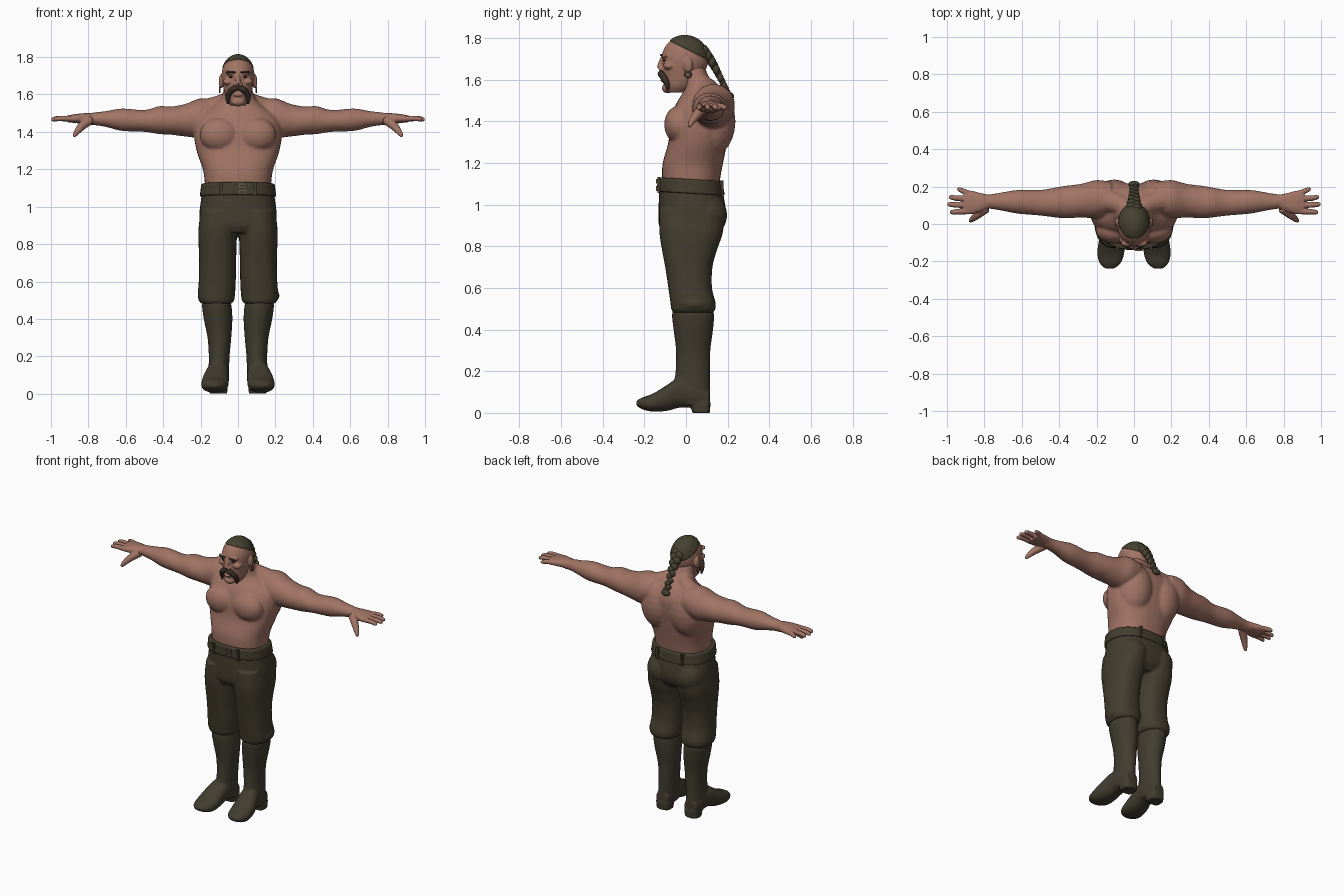
import bpy, bmesh, math
from mathutils import Vector

cube = bpy.data.objects.get("Cube")
if cube:
    bpy.data.objects.remove(cube, do_unlink=True)


def material(name, rgb):
    mat = bpy.data.materials.new(name)
    mat.use_nodes = True
    mat.diffuse_color = (*rgb, 1)
    mat.node_tree.nodes["Principled BSDF"].inputs["Base Color"].default_value = (*rgb, 1)
    return mat


skin_tone = material("warm skin", (0.36, 0.175, 0.13))
cloth = material("olive cloth", (0.056, 0.047, 0.028))
leather = material("boot leather", (0.054, 0.046, 0.029))
hair_tone = material("dark olive hair", (0.062, 0.054, 0.03))
whisker = material("dark whiskers", (0.04, 0.028, 0.02))
metal = material("dull metal", (0.16, 0.10, 0.07))


def spline(rows, steps=4):
    """Smoothly interpolate rows of numbers."""
    out = []
    for i in range(len(rows) - 1):
        a, b = rows[max(i - 1, 0)], rows[i]
        c, d = rows[i + 1], rows[min(i + 2, len(rows) - 1)]
        for s in range(steps):
            t = s / steps
            out.append([q + t * (r - p) / 2 + t * t * (p - 2.5 * q + 2 * r - w / 2)
                        + t ** 3 * (1.5 * (q - r) + (w - p) / 2)
                        for p, q, r, w in zip(a, b, c, d)])
    return out + [list(rows[-1])]


def bridge(bm, rings):
    """Join equal rings of points into a capped tube."""
    rings = [[bm.verts.new(p) for p in ring] for ring in rings]
    n = len(rings[0])
    for low, high in zip(rings, rings[1:]):
        for i in range(n):
            j = (i + 1) % n
            bm.faces.new((low[i], low[j], high[j], high[i]))
    bm.faces.new(rings[0])
    bm.faces.new(rings[-1])


def loft(bm, axis, rows, sides=(1,), power=0.85, n=32):
    """Rows give position on the axis, then low and high bounds of the other two."""
    order = {"x": (0, 1, 2), "y": (1, 0, 2), "z": (2, 0, 1)}[axis]
    for side in sides:
        rings = []
        for pos, lo_a, hi_a, lo_b, hi_b in spline(rows):
            ring = []
            for k in range(n):
                c, s = math.cos(math.tau * k / n), math.sin(math.tau * k / n)
                c = math.copysign(abs(c) ** power, c)
                s = math.copysign(abs(s) ** power, s)
                p = Vector()
                p[order[0]] = pos
                p[order[1]] = (lo_a + hi_a + c * (hi_a - lo_a)) / 2
                p[order[2]] = (lo_b + hi_b + s * (hi_b - lo_b)) / 2
                p.x *= side
                ring.append(p)
            rings.append(ring)
        bridge(bm, rings)


def centred(rows):
    return [(z, -w, w, front, back) for z, w, front, back in rows]


def tube(bm, rows, sides=(1,), n=12):
    """Rows give a centre point and a radius."""
    for side in sides:
        path = [(Vector((x * side, y, z)), r) for x, y, z, r in spline(rows)]
        whole = path[-1][0] - path[0][0]
        least = min(range(3), key=lambda i: abs(whole[i]))
        ref = Vector([float(i == least) for i in range(3)])
        rings = []
        for i, (p, r) in enumerate(path):
            t = path[min(i + 1, len(path) - 1)][0] - path[max(i - 1, 0)][0]
            u = t.cross(ref).normalized()
            v = t.cross(u).normalized()
            angles = [math.tau * k / n for k in range(n)]
            rings.append([p + r * (u * math.cos(a) + v * math.sin(a)) for a in angles])
        bridge(bm, rings)


def ball(bm, centre, radii, sides=(1,), n=24):
    for side in sides:
        made = bmesh.ops.create_uvsphere(bm, u_segments=n, v_segments=n // 2, radius=1)
        for v in made["verts"]:
            v.co = Vector([a * r + c for a, r, c in zip(v.co, radii, centre)])
            v.co.x *= side


def box(bm, centre, size):
    for v in bmesh.ops.create_cube(bm, size=1)["verts"]:
        v.co = Vector([a * s + c for a, s, c in zip(v.co, size, centre)])


def finish(name, bm, mat, voxel=0, relax=0, smooth=True):
    bmesh.ops.recalc_face_normals(bm, faces=bm.faces)
    for f in bm.faces:
        f.smooth = smooth
    mesh = bpy.data.meshes.new(name)
    bm.to_mesh(mesh)
    bm.free()
    mesh.materials.append(mat)
    obj = bpy.data.objects.new(name, mesh)
    bpy.context.collection.objects.link(obj)
    if voxel:
        mod = obj.modifiers.new("fuse", "REMESH")
        mod.mode, mod.voxel_size, mod.use_smooth_shade = "VOXEL", voxel, True
    if relax:
        mod = obj.modifiers.new("relax", "SMOOTH")
        mod.factor, mod.iterations = 0.5, relax
    return obj


both = (1, -1)

# Torso, neck and arms fused into one muscular form
bm = bmesh.new()
loft(bm, "z", centred([(1.06, .17, -.11, .155), (1.13, .178, -.115, .165), (1.2, .188, -.112, .178),
                       (1.3, .222, -.085, .198), (1.4, .235, -.075, .215), (1.48, .21, -.05, .215),
                       (1.55, .12, -.01, .18), (1.6, .085, -.01, .12), (1.66, .07, -.02, .09)]))
ball(bm, (.1, -.035, 1.385), (.105, .07, .09), both)
ball(bm, (.105, .12, 1.4), (.12, .118, .17), both)
tube(bm, [(.04, .09, 1.57, .05), (.12, .12, 1.53, .06), (.2, .13, 1.5, .075)], both)
loft(bm, "x", [(.12, .05, .225, 1.4, 1.57), (.2, .03, .235, 1.37, 1.58), (.28, .035, .215, 1.375, 1.55),
               (.36, .03, .205, 1.385, 1.535), (.42, .035, .195, 1.388, 1.538),
               (.5, .045, .182, 1.4, 1.517), (.62, .055, .182, 1.405, 1.525),
               (.7, .07, .17, 1.425, 1.512), (.76, .08, .16, 1.435, 1.505),
               (.82, .085, .16, 1.44, 1.498)], both, 1)
finish("torso_and_arms", bm, skin_tone, .007, 7)

# Hands with four fingers and a thumb
bm = bmesh.new()
loft(bm, "x", [(.77, .085, .155, 1.442, 1.5), (.82, .065, .165, 1.443, 1.5),
               (.87, .052, .178, 1.447, 1.495), (.91, .058, .178, 1.452, 1.488)], both)
for base, tip, reach in ((.068, .063, .985), (.1, .105, .998), (.135, .143, .99), (.163, .185, .945)):
    tube(bm, [(.88, base, 1.47, .016), (.94 * reach + .02, (base + tip) / 2, 1.472, .0145),
              (reach - .01, tip, 1.467, .012), (reach, tip, 1.466, .007)], both)
tube(bm, [(.79, .085, 1.465, .026), (.835, .05, 1.43, .022), (.865, .025, 1.395, .015),
          (.877, .015, 1.375, .008)], both)
finish("hands", bm, skin_tone, .004, 2)

# Head with jaw, nose, brow, cheeks and ears
bm = bmesh.new()
skull_centre, skull_radii = (0, -.005, 1.7), (.088, .112, .112)
ball(bm, skull_centre, skull_radii, n=48)
loft(bm, "z", centred([(1.54, .04, -.085, .0), (1.57, .062, -.105, .04), (1.62, .075, -.112, .07),
                       (1.68, .084, -.112, .08), (1.72, .07, -.09, .07)]), power=1)
ball(bm, (0, -.088, 1.56), (.036, .028, .024))
tube(bm, [(0, -.11, 1.71, .009), (0, -.122, 1.68, .012), (0, -.126, 1.655, .015)])
ball(bm, (.014, -.12, 1.653), (.011, .012, .01), both)
ball(bm, (.036, -.102, 1.716), (.034, .019, .012), both)
ball(bm, (.052, -.08, 1.668), (.028, .03, .02), both)
ball(bm, (0, -.11, 1.598), (.026, .014, .009))
ball(bm, (.09, .01, 1.67), (.013, .023, .037), both)
finish("head", bm, skin_tone, .004, 3)

# Eyes and eyebrows
bm = bmesh.new()
ball(bm, (.034, -.1, 1.694), (.014, .012, .006), both)
ball(bm, (.037, -.112, 1.719), (.026, .013, .006), both)
finish("eyes_and_brows", bm, whisker)

# Drooping moustache
bm = bmesh.new()
tube(bm, [(0, -.122, 1.633, .01), (.025, -.12, 1.628, .016), (.048, -.102, 1.605, .015),
          (.055, -.09, 1.575, .012), (.054, -.088, 1.55, .005)], both)
finish("moustache", bm, whisker)

# Earrings
bm = bmesh.new()
tube(bm, [(.098, .01 + .014 * math.sin(a), 1.625 + .014 * math.cos(a), .004)
          for a in [math.tau * k / 10 for k in range(11)]], both, 8)
finish("earrings", bm, metal)

# Cropped hair, cut from a shell around the skull on a slope
bm = bmesh.new()
ball(bm, skull_centre, [r * 1.035 for r in skull_radii], n=48)
bmesh.ops.bisect_plane(bm, geom=bm.verts[:] + bm.edges[:] + bm.faces[:], clear_inner=True,
                       plane_co=(0, -.08, 1.79), plane_no=(0, .5, 1))
hair = finish("cropped_hair", bm, hair_tone)
thick = hair.modifiers.new("thickness", "SOLIDIFY")
thick.thickness, thick.offset = .008, -1

# Braid of alternating strands, ending in a tied tuft
bm = bmesh.new()
strand = spline([(0, .085, 1.735, .034), (0, .125, 1.685, .027), (0, .165, 1.61, .021),
                 (0, .2, 1.54, .018)])
for i, (x, y, z, r) in enumerate(strand):
    ball(bm, ((-1) ** i * r * .35, y, z), (r, r * .75, r), n=12)
ball(bm, (0, .213, 1.52), (.03, .018, .02), n=16)
finish("braid", bm, hair_tone)

# Trousers gathered above the boots
bm = bmesh.new()
loft(bm, "z", centred([(.86, .16, -.11, .14), (.9, .2, -.13, .178), (.96, .207, -.132, .192),
                       (1.05, .196, -.13, .18), (1.11, .188, -.126, .168)]))
loft(bm, "z", [(.98, .0, .2, -.128, .185), (.87, .004, .212, -.128, .178), (.78, .008, .21, -.115, .148),
               (.7, .01, .208, -.1, .127), (.6, .012, .21, -.085, .125), (.53, .016, .215, -.075, .142),
               (.495, .022, .208, -.07, .14), (.48, .04, .19, -.06, .125)], both)
ball(bm, (.1, .09, .95), (.1, .108, .11), both)
ball(bm, (.185, .035, .525), (.037, .07, .035))
finish("trousers", bm, cloth, .007, 4)

# Waistband, tilted down at the back
bm = bmesh.new()
loft(bm, "z", centred([(1.055, .195, -.13, .178), (1.06, .203, -.139, .185), (1.09, .2, -.138, .181),
                       (1.118, .196, -.137, .177), (1.124, .187, -.128, .17)]), n=48)
for v in bm.verts:
    v.co.z -= .06 * v.co.y
finish("waistband", bm, cloth)

# Belt loops and a pair of small buckles
bm = bmesh.new()
for x in (-.09, .09):
    box(bm, (x, -.131, 1.095), (.016, .014, .075))
    box(bm, (x, .172, 1.08), (.016, .018, .075))
finish("belt_loops", bm, leather, smooth=False)
bm = bmesh.new()
for z in (1.078, 1.112):
    for side in both:
        box(bm, (.025 + side * .018, -.139, z), (.005, .009, .022))
        box(bm, (.025, -.139, z + side * .009), (.036, .009, .004))
finish("buckles", bm, metal, smooth=False)

# Tall boots with pointed toes and block heels
for name, side in (("left_boot", 1), ("right_boot", -1)):
    bm = bmesh.new()
    loft(bm, "z", [(.51, .045, .185, -.058, .125), (.47, .035, .192, -.067, .135), (.4, .03, .183, -.06, .13),
                   (.3, .036, .163, -.048, .117), (.2, .045, .156, -.05, .115),
                   (.12, .048, .158, -.06, .115), (.04, .052, .155, -.05, .115)], (side,), 1)
    loft(bm, "y", [(.112, .065, .145, .025, .11), (.05, .05, .16, .025, .15), (-.03, .048, .17, .025, .17),
                   (-.09, .049, .188, .01, .135), (-.16, .053, .196, .006, .092),
                   (-.21, .072, .183, .018, .074), (-.238, .105, .155, .035, .058)], (side,))
    loft(bm, "z", [(0, .058, .152, .03, .115), (.05, .055, .155, .02, .118)], (side,), .6)
    finish(name, bm, leather, .006, 3)
